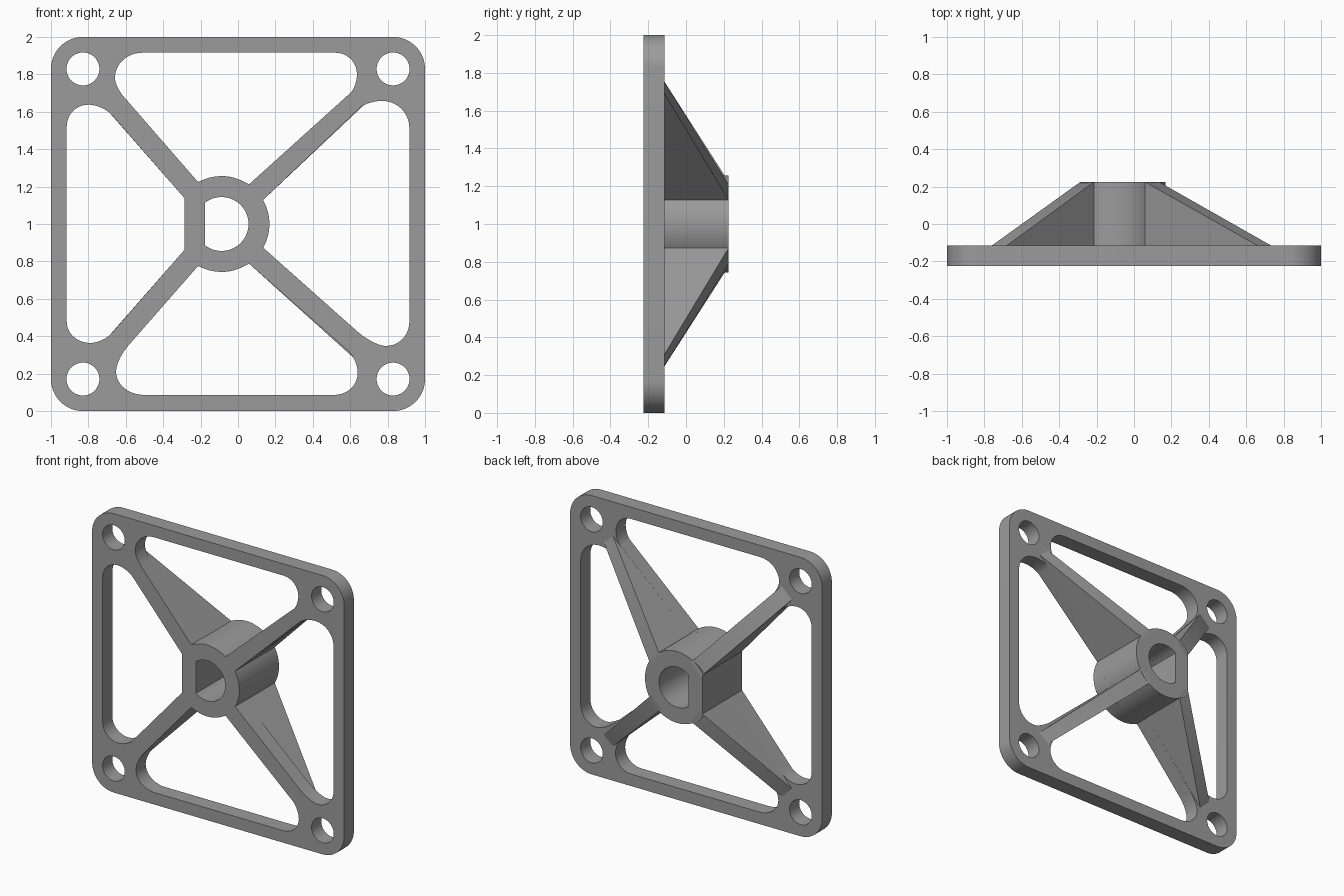
import bpy, bmesh, math
from mathutils import Vector

if "Cube" in bpy.data.objects:
    bpy.data.objects.remove(bpy.data.objects["Cube"])

grey = bpy.data.materials.new("mid_grey")
grey.diffuse_color = (0.33, 0.33, 0.33, 1)
grey.use_nodes = True
grey.node_tree.nodes["Principled BSDF"].inputs["Base Color"].default_value = grey.diffuse_color

FRONT, BACK, TOP = -0.225, -0.115, 0.225   # depth of plate front, plate back, hub end
CX, CZ = -0.088, 1.0                       # hub axis
R_HUB, R_BORE = 0.256, 0.144


def arc(cx, cz, r, a0, a1, n):
    return [(cx + r * math.cos(a0 + (a1 - a0) * i / n),
             cz + r * math.sin(a0 + (a1 - a0) * i / n)) for i in range(n + 1)]


def circle(cx, cz, r, n=40):
    return arc(cx, cz, r, 0, 2 * math.pi, n)[:-1]


def d_shape(r, flat_x):
    a = math.acos((flat_x - CX) / r)
    return arc(CX, CZ, r, -a, a, 56)


def bend(a, c, b, n=10):
    """Rounded curve from a to b, tangent to the lines through c."""
    a, b, c = Vector(a), Vector(b), Vector(c)
    p, q, pts = a.lerp(c, 0.56), b.lerp(c, 0.56), []
    for i in range(n + 1):
        t = i / n
        u = 1 - t
        pts.append(tuple(a * u**3 + p * 3 * u * u * t + q * 3 * u * t * t + b * t**3))
    return pts


def corner(h, t, p, f, upright):
    """Window corner: arm edge h-t, outermost point p, start f of the straight frame edge."""
    dx, dz = t[0] - h[0], t[1] - h[1]
    if upright:
        c1 = (p[0], t[1] + (p[0] - t[0]) * dz / dx)
        c2 = (p[0], f[1])
    else:
        c1 = (t[0] + (p[1] - t[1]) * dx / dz, p[1])
        c2 = (f[0], p[1])
    if not upright:
        c2 = (f[0], p[1])
    return [h] + bend(t, c1, p) + bend(p, c2, f)[1:]


def hub_arc(a, b, n=14):
    """Points along the hub rim strictly between a and b."""
    a0 = math.atan2(a[1] - CZ, a[0] - CX)
    a1 = math.atan2(b[1] - CZ, b[0] - CX)
    return arc(CX, CZ, R_HUB, a0, a1, n)[1:-1]


def finish(ob):
    ob.data.materials.clear()
    ob.data.materials.append(grey)
    bpy.ops.object.select_all(action='DESELECT')
    ob.select_set(True)
    bpy.context.view_layer.objects.active = ob
    bpy.ops.object.shade_smooth_by_angle(angle=math.radians(30))


def slab(name, loops, y0, y1):
    """Flat outline with holes, extruded along y."""
    cu = bpy.data.curves.new(name, 'CURVE')
    cu.dimensions, cu.fill_mode = '2D', 'BOTH'
    cu.extrude = (y1 - y0) / 2
    for pts in loops:
        s = cu.splines.new('POLY')
        s.points.add(len(pts) - 1)
        for sp, (x, z) in zip(s.points, pts):
            sp.co = (x, z, 0, 1)
        s.use_cyclic_u = True
    ob = bpy.data.objects.new(name, cu)
    bpy.context.collection.objects.link(ob)
    ob.rotation_euler = (math.pi / 2, 0, 0)
    ob.location.y = (y0 + y1) / 2
    bpy.ops.object.select_all(action='DESELECT')
    ob.select_set(True)
    bpy.context.view_layer.objects.active = ob
    bpy.ops.object.convert(target='MESH')
    ob = bpy.context.view_layer.objects.active
    bm = bmesh.new()
    bm.from_mesh(ob.data)
    bmesh.ops.remove_doubles(bm, verts=bm.verts, dist=1e-5)
    bmesh.ops.recalc_face_normals(bm, faces=bm.faces)
    bm.to_mesh(ob.data)
    bm.free()
    finish(ob)


# Rounded square outline and bolt holes
outline, holes, k = [], [], 0.829
for i, (sx, sz) in enumerate([(1, 1), (-1, 1), (-1, -1), (1, -1)]):
    a = i * math.pi / 2
    outline += arc(sx * k, 1 + sz * k, 0.171, a, a + math.pi / 2, 14)
    holes.append(circle(sx * k, 1 + sz * k, 0.088))

# Four windows between the arms
ul, ur = (-0.214, 1.225), (0.059, 1.212)
top_window = (corner(ul, (-0.61, 1.68), (-0.658, 1.78), (-0.51, 1.916), True)
              + corner(ur, (0.6, 1.70), (0.636, 1.80), (0.52, 1.916), True)[::-1]
              + hub_arc(ur, ul))
dl, dr = (-0.214, 0.775), (0.059, 0.788)
bottom_window = (corner(dl, (-0.588, 0.348), (-0.652, 0.21), (-0.50, 0.086), True)
                 + corner(dr, (0.59, 0.32), (0.64, 0.203), (0.513, 0.086), True)[::-1]
                 + hub_arc(dr, dl))
left_window = (corner((-0.287, 1.139), (-0.675, 1.583), (-0.80, 1.638), (-0.916, 1.52), False)
               + corner((-0.287, 0.861), (-0.675, 0.417), (-0.79, 0.364), (-0.916, 0.48), False)[::-1])
ru, rd = (0.134, 1.128), (0.134, 0.874)
right_window = (corner(ru, (0.65, 1.62), (0.77, 1.658), (0.916, 1.513), False)
                + corner(rd, (0.635, 0.428), (0.79, 0.348), (0.916, 0.476), False)[::-1]
                + hub_arc(rd, ru))

bore = d_shape(R_BORE, -0.176)
slab("mounting_plate", [outline, bore, top_window, bottom_window, left_window, right_window] + holes,
     FRONT, BACK)

# Hub with flat side and D-shaped bore
slab("hub", [d_shape(R_HUB, -0.287), bore], BACK, TOP)


def rib(name, edges, flip):
    """Sloped web; each edge is (point at hub, point at plate)."""
    bm = bmesh.new()
    sides = []
    for h, o in edges:
        h, o = Vector(h), Vector(o)
        inner = h - (o - h).normalized() * 0.035
        prof = [(inner, BACK), (inner, TOP), (h, TOP), (o, BACK)]
        sides.append([bm.verts.new((p.x, y, 2 - p.y if flip else p.y)) for p, y in prof])
    a, b = sides
    bm.faces.new(a)
    bm.faces.new(b[::-1])
    for i in range(4):
        j = (i + 1) % 4
        bm.faces.new((a[j], a[i], b[i], b[j]))
    bmesh.ops.recalc_face_normals(bm, faces=bm.faces)
    me = bpy.data.meshes.new(name)
    bm.to_mesh(me)
    bm.free()
    ob = bpy.data.objects.new(name, me)
    bpy.context.collection.objects.link(ob)
    finish(ob)


# Stiffening ribs, mirrored top to bottom
left_edges = [((-0.214, 1.225), (-0.68, 1.755)), ((-0.287, 1.139), (-0.76, 1.678))]
right_edges = [((0.059, 1.212), (0.66, 1.753)), ((0.134, 1.128), (0.733, 1.692))]
for flip, level in ((False, "upper"), (True, "lower")):
    rib(level + "_left_rib", left_edges, flip)
    rib(level + "_right_rib", right_edges, flip)
